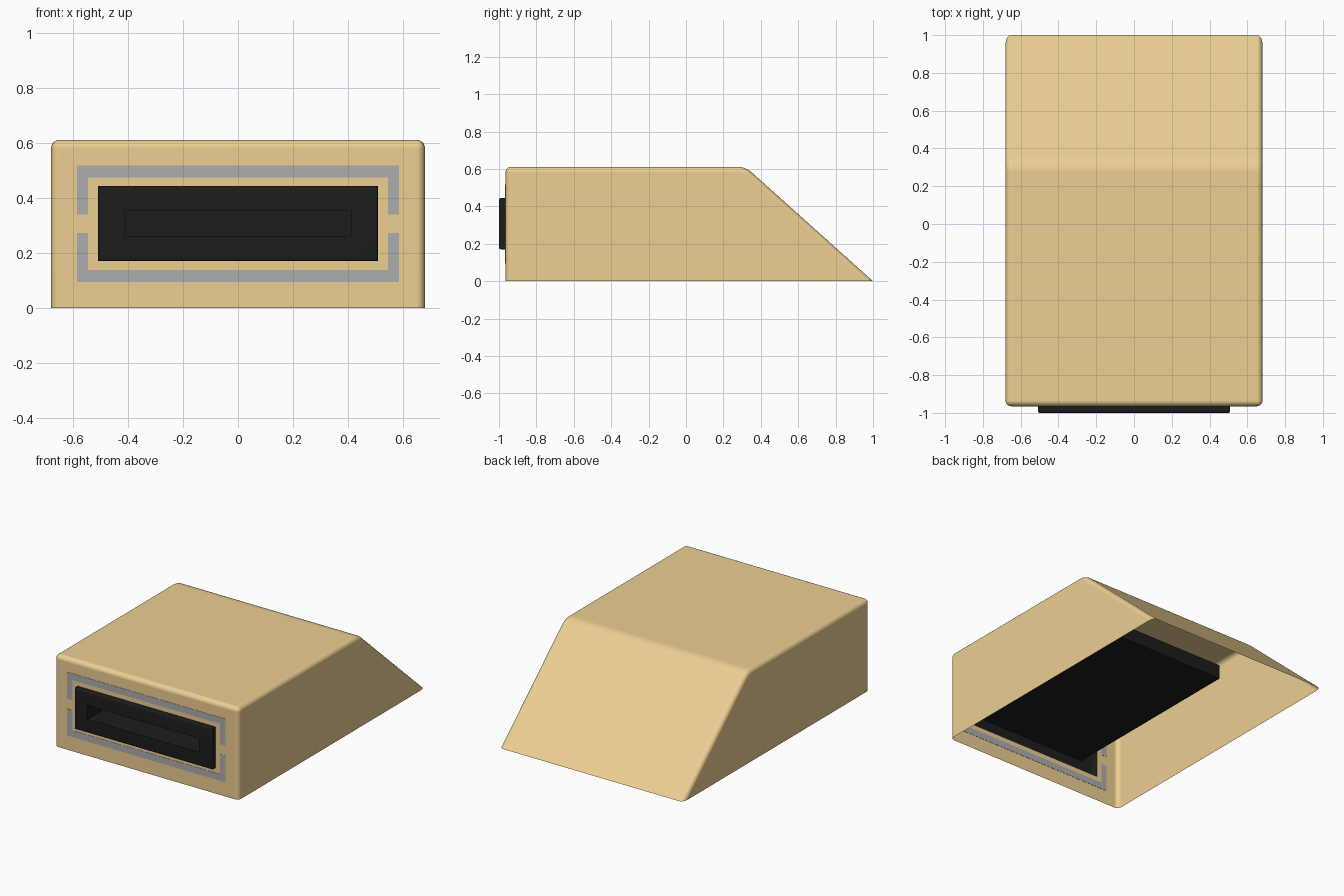
import bpy, bmesh, math

if "Cube" in bpy.data.objects:
    bpy.data.objects.remove(bpy.data.objects["Cube"])

def material(name, rgb):
    m = bpy.data.materials.new(name)
    m.diffuse_color = (*rgb, 1)
    m.use_nodes = True
    m.node_tree.nodes["Principled BSDF"].inputs["Base Color"].default_value = m.diffuse_color
    return m

TAN = material("tan", (0.84, 0.62, 0.29))
GREY = material("grey", (0.42, 0.42, 0.43))
BLACK = material("black", (0.012, 0.012, 0.012))

def finish(bm, name, mat):
    me = bpy.data.meshes.new(name)
    bm.to_mesh(me)
    bm.free()
    ob = bpy.data.objects.new(name, me)
    bpy.context.collection.objects.link(ob)
    me.materials.append(mat)
    bpy.ops.object.select_all(action='DESELECT')
    ob.select_set(True)
    bpy.context.view_layer.objects.active = ob
    bpy.ops.object.shade_smooth_by_angle(angle=math.radians(35))
    return ob

HALF_W, TOP, FRONT, BACK, BEND = 0.68, 0.612, -0.965, 1.0, 0.318
PLATE_W, PLATE_Z0, PLATE_Z1 = 0.509, 0.171, 0.445

# Housing: side profile with a rounded bend, open underneath
slope_len = math.hypot(BACK - BEND, TOP)
dy, dz = (BACK - BEND) / slope_len, -TOP / slope_len
cut, steps = 0.045, 6
profile = [(FRONT, 0), (FRONT, TOP)]
for i in range(steps + 1):
    t = i / steps
    a, c = (1 - t) ** 2, t ** 2
    profile.append((BEND - cut * a + cut * dy * c, TOP + cut * dz * c))
profile.append((BACK, 0))

bm = bmesh.new()
left = [bm.verts.new((-HALF_W, y, z)) for y, z in profile]
right = [bm.verts.new((HALF_W, y, z)) for y, z in profile]
bm.faces.new(left)
bm.faces.new(right[::-1])
for i in range(len(profile) - 1):
    bm.faces.new((left[i], right[i], right[i + 1], left[i + 1]))
bmesh.ops.recalc_face_normals(bm, faces=bm.faces)

# Soften the side edges and the front top edge
soft = [e for e in bm.edges if not e.is_boundary and
        (abs(e.verts[0].co.x - e.verts[1].co.x) < 1e-6
         or all(v.co.y < FRONT + 1e-4 for v in e.verts))]
bmesh.ops.bevel(bm, geom=soft, offset=0.03, segments=5, profile=0.5, affect='EDGES')

# Opening in the front wall for the black bezel
bm.normal_update()
wall = max((f for f in bm.faces if f.normal.y < -0.99), key=lambda f: f.calc_area())
bmesh.ops.inset_individual(bm, faces=[wall], thickness=0.02, use_even_offset=True)
for v in wall.verts:
    v.co.x = math.copysign(PLATE_W, v.co.x)
    v.co.z = PLATE_Z1 if v.co.z > 0.3 else PLATE_Z0
bmesh.ops.delete(bm, geom=[wall], context='FACES')
housing = finish(bm, "housing", TAN)
housing.modifiers.new("even_shading", 'WEIGHTED_NORMAL').keep_sharp = True

# Bezel and slot: rectangular rings running out, over the rim and back into the slot
def outer(y, inset):
    return (PLATE_W - inset, PLATE_Z0 + inset, PLATE_Z1 - inset, y)

r = 0.01
rings = [outer(FRONT, 0)]
for i in range(5):
    a = math.radians(22.5 * i)
    rings.append(outer(-1 + r * (1 - math.sin(a)), r * (1 - math.cos(a))))
rings += [(0.411, 0.262, 0.355, -1), (0.411, 0.262, 0.355, 0.34)]
bm = bmesh.new()
loops = [[bm.verts.new(p) for p in ((-w, y, z0), (w, y, z0), (w, y, z1), (-w, y, z1))]
         for w, z0, z1, y in rings]
for a, b in zip(loops, loops[1:]):
    for i in range(4):
        j = (i + 1) % 4
        bm.faces.new((a[i], a[j], b[j], b[i]))
bm.faces.new(loops[-1])
finish(bm, "bezel_and_slot", BLACK)

# Grey bracket stripes, inlaid through the front wall
def bracket(name, z_leg, z_in, z_out, w_in=0.545, w_out=0.585):
    pts = [(-w_out, z_leg), (-w_out, z_out), (w_out, z_out), (w_out, z_leg),
           (w_in, z_leg), (w_in, z_in), (-w_in, z_in), (-w_in, z_leg)]
    bm = bmesh.new()
    face = bm.faces.new([bm.verts.new((x, FRONT - 0.0015, z)) for x, z in pts])
    ext = bmesh.ops.extrude_face_region(bm, geom=[face], use_keep_orig=True)
    for v in ext["geom"]:
        if isinstance(v, bmesh.types.BMVert):
            v.co.y += 0.003
    bmesh.ops.recalc_face_normals(bm, faces=bm.faces)
    finish(bm, name, GREY)

bracket("upper_stripe", 0.34, 0.475, 0.518)
bracket("lower_stripe", 0.274, 0.139, 0.095)
